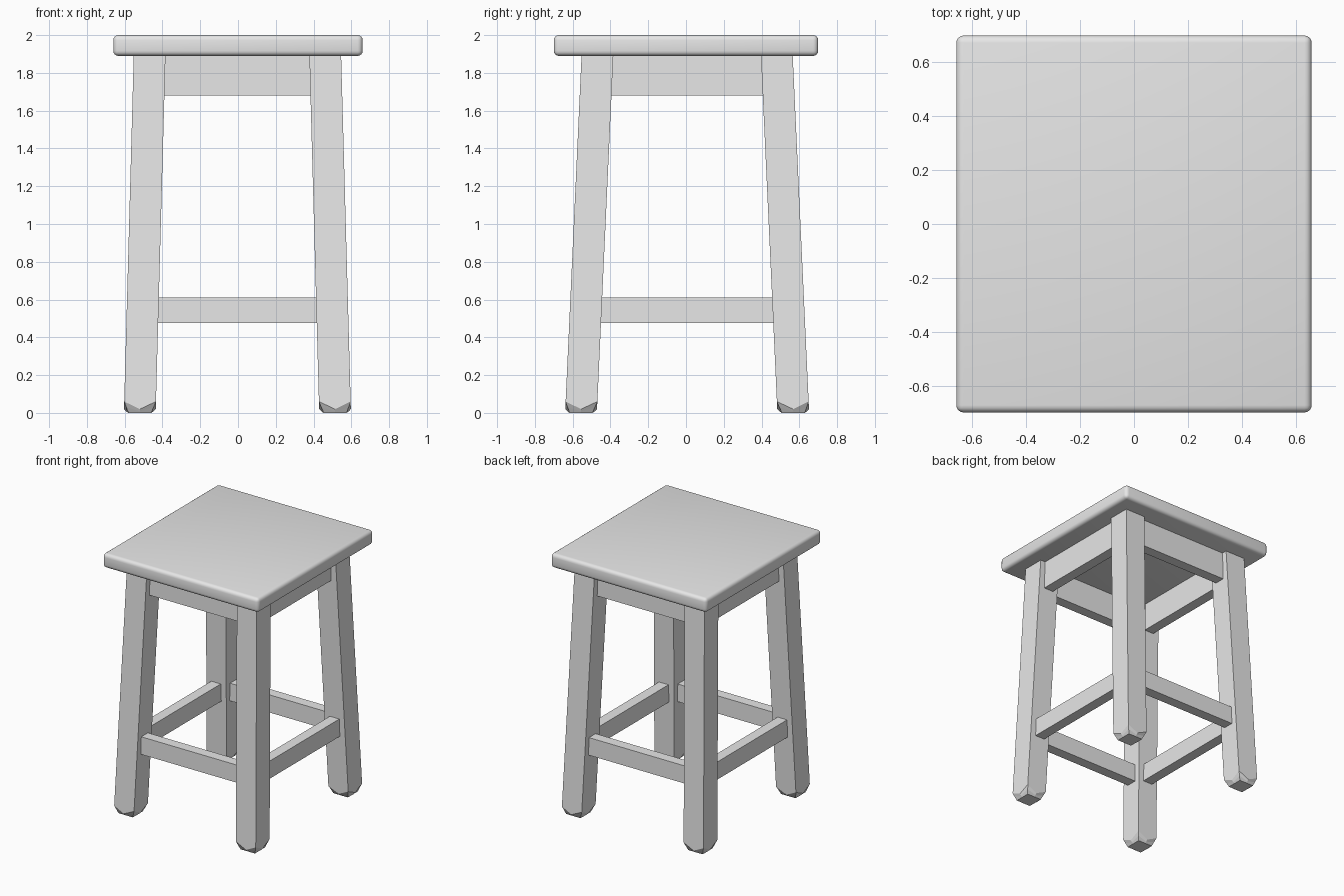
import bpy, bmesh
from mathutils import Vector

if "Cube" in bpy.data.objects:
    bpy.data.objects.remove(bpy.data.objects["Cube"])

grey = bpy.data.materials.new("light_grey")
grey.diffuse_color = (0.8, 0.8, 0.8, 1)
grey.use_nodes = True
grey.node_tree.nodes["Principled BSDF"].inputs["Base Color"].default_value = grey.diffuse_color

SEAT_BOTTOM = 1.89
OX, OY = -0.003, 0.006      # small offset of the frame under the seat
HALF = 0.084                # half thickness of a leg


def finish(bm, name):
    bmesh.ops.recalc_face_normals(bm, faces=bm.faces)
    mesh = bpy.data.meshes.new(name)
    bm.to_mesh(mesh)
    bm.free()
    mesh.materials.append(grey)
    obj = bpy.data.objects.new(name, mesh)
    bpy.context.collection.objects.link(obj)
    return obj


def box(name, centre, size):
    bm = bmesh.new()
    bmesh.ops.create_cube(bm, size=1)
    for v in bm.verts:
        v.co = Vector(a * b for a, b in zip(v.co, size)) + Vector(centre)
    return finish(bm, name)


def leg_centre(z):
    """Distance of the splayed leg axis from the middle at height z."""
    t = z / SEAT_BOTTOM
    return 0.517 - 0.052 * t, 0.562 - 0.087 * t


def leg(name, sx, sy):
    # Eight points per ring, so the foot rounds up towards its corners
    ring = [(-1, -1), (0, -1), (1, -1), (1, 0), (1, 1), (0, 1), (-1, 1), (-1, 0)]
    levels = [(0.0, 0.0, 0.72), (0.03, 0.008, 0.86),
              (0.06, 0.02, 1.0), (SEAT_BOTTOM, SEAT_BOTTOM, 1.0)]
    bm = bmesh.new()
    loops = []
    for z_corner, z_mid, scale in levels:
        loop = []
        for x, y in ring:
            z = z_corner if x and y else z_mid
            cx, cy = leg_centre(z)
            loop.append(bm.verts.new((sx * cx + x * HALF * scale + OX,
                                      sy * cy + y * HALF * scale + OY, z)))
        loops.append(loop)
    for low, high in zip(loops, loops[1:]):
        for i in range(8):
            j = (i + 1) % 8
            bm.faces.new((low[i], low[j], high[j], high[i]))
    bm.faces.new(loops[0][::-1])
    bm.faces.new(loops[-1])
    return finish(bm, name)


# Seat: a slab with softly rounded edges
seat = box("seat", (0, 0, (SEAT_BOTTOM + 2) / 2), (1.32, 1.40, 2 - SEAT_BOTTOM))
bevel = seat.modifiers.new("rounded_edges", 'BEVEL')
bevel.width = 0.027
bevel.segments = 4
for p in seat.data.polygons:
    p.use_smooth = True

# Four splayed legs
for side, sx in (("left", -1), ("right", 1)):
    for end, sy in (("front", -1), ("back", 1)):
        leg(f"{end}_{side}_leg", sx, sy)

# Apron under the seat and stretchers near the floor, running leg to leg
for part, low, high in (("apron", 1.68, SEAT_BOTTOM), ("stretcher", 0.475, 0.61)):
    z, h = (low + high) / 2, high - low
    cx, cy = leg_centre(z)
    for name, s in (("front", -1), ("back", 1)):
        box(f"{name}_{part}", (OX, s * cy + OY, z), (2 * (cx - HALF) + 0.04, 0.08, h))
    for name, s in (("left", -1), ("right", 1)):
        box(f"{name}_{part}", (s * cx + OX, OY, z), (0.08, 2 * (cy - HALF) + 0.04, h))
